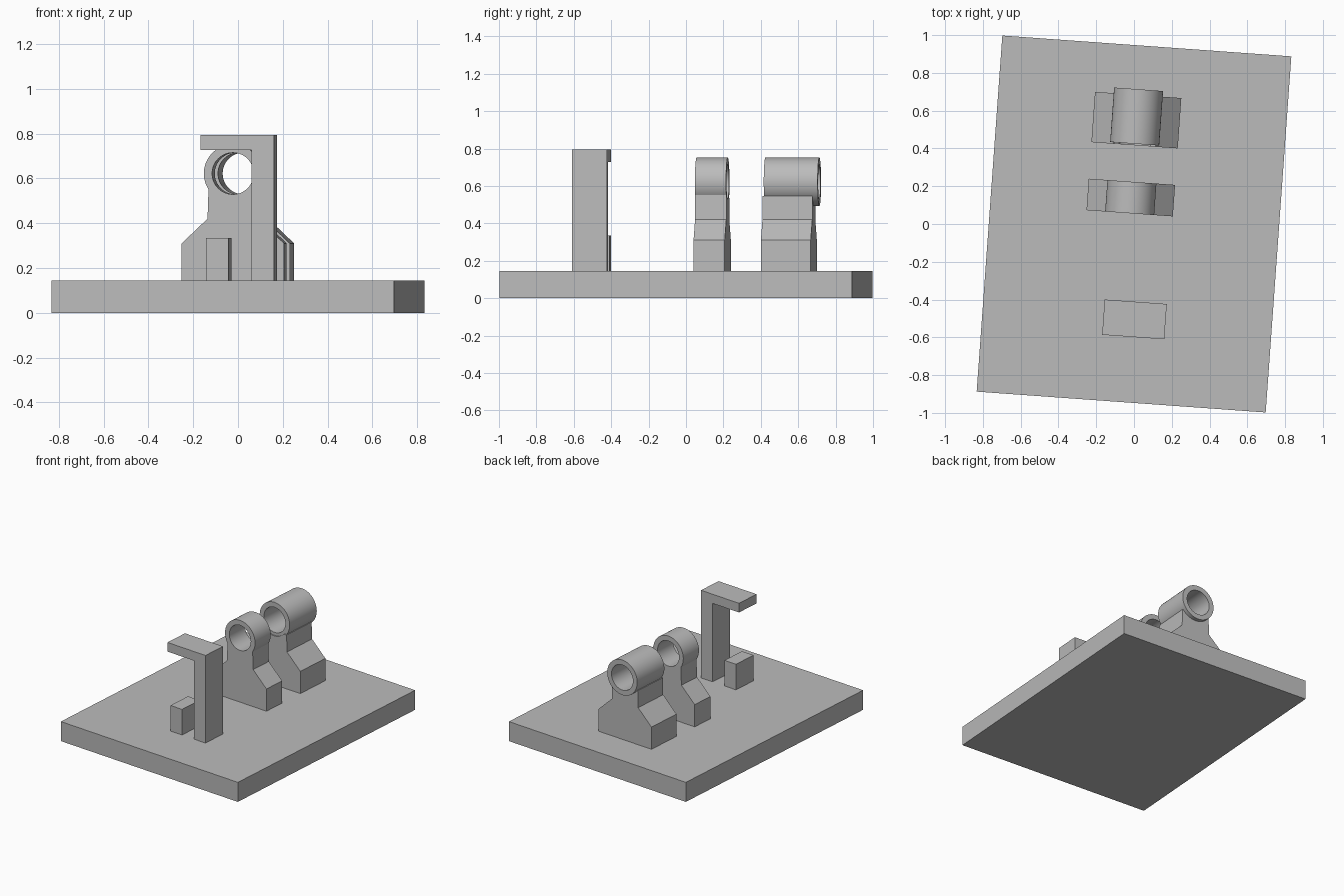
import bpy
import math
from mathutils import Matrix

# Remove the default cube only
cube = bpy.data.objects.get("Cube")
if cube:
    bpy.data.objects.remove(cube, do_unlink=True)

# Shared dimensions
TURN = Matrix.Rotation(math.radians(-4.12), 4, "Z")   # whole assembly is turned on the ground
PLATE_TOP = 0.145
AXIS_X, AXIS_Z = -0.027, 0.622
BARREL_R, BORE_R = 0.13, 0.093

grey = bpy.data.materials.new("plain_grey")
grey.use_nodes = True
grey.diffuse_color = (0.5, 0.5, 0.5, 1)
grey.node_tree.nodes["Principled BSDF"].inputs["Base Color"].default_value = (0.5, 0.5, 0.5, 1)


def arc(radius, start, end, steps):
    """Points around the bearing axis, angles in degrees."""
    angles = [math.radians(start + (end - start) * i / steps) for i in range(steps + 1)]
    return [(AXIS_X + radius * math.cos(a), AXIS_Z + radius * math.sin(a)) for a in angles]


def extrude(name, loops, y0, y1):
    """Extrude closed x-z loops (inner loops become holes) from y0 to y1."""
    curve = bpy.data.curves.new(name + "_profile", "CURVE")
    curve.dimensions = "2D"
    curve.fill_mode = "BOTH"
    curve.extrude = (y1 - y0) / 2
    for loop in loops:
        spline = curve.splines.new("POLY")
        spline.points.add(len(loop) - 1)
        for point, (x, z) in zip(spline.points, loop):
            point.co = (x, z, 0, 1)
        spline.use_cyclic_u = True
    helper = bpy.data.objects.new(name + "_profile", curve)
    bpy.context.scene.collection.objects.link(helper)
    bpy.context.view_layer.update()
    graph = bpy.context.evaluated_depsgraph_get()
    mesh = bpy.data.meshes.new_from_object(helper.evaluated_get(graph))
    bpy.data.objects.remove(helper, do_unlink=True)
    bpy.data.curves.remove(curve)

    mesh.transform(TURN @ Matrix.Translation((0, (y0 + y1) / 2, 0)) @ Matrix.Rotation(math.pi / 2, 4, "X"))
    mesh.materials.clear()
    mesh.materials.append(grey)
    obj = bpy.data.objects.new(name, mesh)
    bpy.context.scene.collection.objects.link(obj)
    bpy.ops.object.select_all(action="DESELECT")
    obj.select_set(True)
    bpy.context.view_layer.objects.active = obj
    bpy.ops.object.shade_smooth_by_angle(angle=math.radians(20))
    return obj


def box(x0, x1, z0, z1):
    return [(x0, z0), (x1, z0), (x1, z1), (x0, z1)]


def pedestal(top):
    """Shouldered foot outline, closed by the given top points (right to left)."""
    right = [(0.229, PLATE_TOP), (0.229, 0.31), (0.1135, 0.42)]
    left = [(-x, z) for x, z in reversed(right)]
    return [(AXIS_X + x, z) for x, z in right] + top + [(AXIS_X + x, z) for x, z in left]


bore = arc(BORE_R, 0, 360, 64)[:-1]

# Base plate
extrude("base_plate", [box(-0.767, 0.767, 0, PLATE_TOP)], -0.945, 0.945)

# Hooked post and the stop block beside it
hook = [(0.103, PLATE_TOP), (0.2035, PLATE_TOP), (0.2035, 0.795),
        (-0.126, 0.795), (-0.126, 0.727), (0.103, 0.727)]
extrude("hooked_post", [hook], -0.597, -0.41)
extrude("stop_block", [box(-0.1, 0, PLATE_TOP, 0.335)], -0.597, -0.41)

# Short bearing: foot and ring in one outline
extrude("short_bearing", [pedestal(arc(BARREL_R, -33, 213, 48)), bore], 0.055, 0.222)

# Long bearing: cradle foot with an overhanging barrel
cradle = [(AXIS_X + 0.11, 0.545)] + arc(0.115, -43, -137, 24) + [(AXIS_X - 0.11, 0.545)]
extrude("long_bearing_foot", [pedestal(cradle)], 0.416, 0.683)
extrude("long_bearing_barrel", [arc(BARREL_R, 0, 360, 64)[:-1], bore], 0.424, 0.713)
